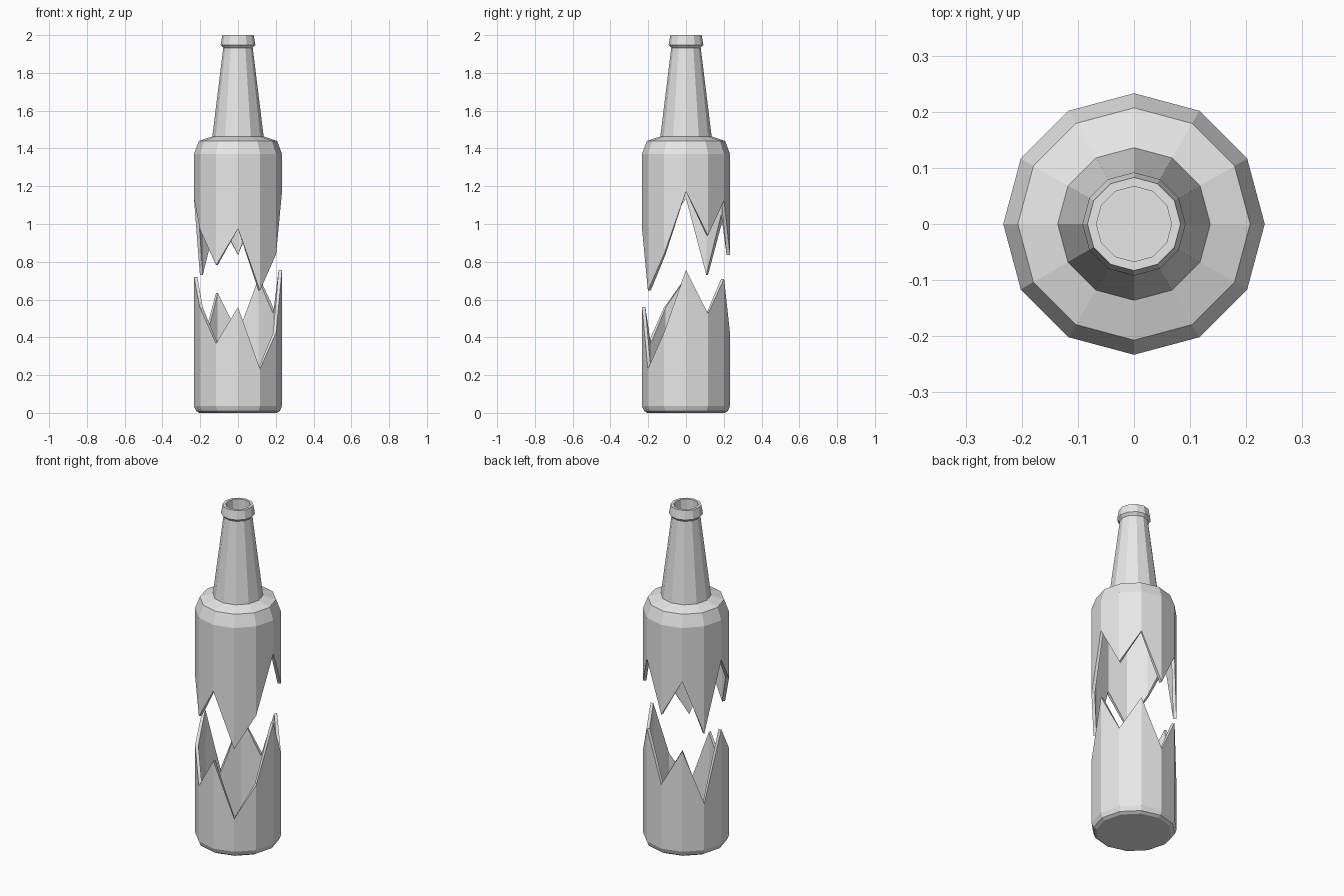
import bpy, bmesh
from math import cos, sin, radians

SIDES = 12
OUTER, INNER = 0.233, 0.215
GAP = 0.415  # vertical distance between the two halves

# Height of the jagged break on the lower half, one per corner, from +x round through +y
BREAK = [0.757, 0.525, 0.71, 0.42, 0.635, 0.315, 0.72, 0.557, 0.367, 0.56, 0.233, 0.425]

old = bpy.data.objects.get("Cube")
if old:
    bpy.data.objects.remove(old, do_unlink=True)

GREY = (0.8, 0.8, 0.8, 1.0)
glass = bpy.data.materials.new("grey_glass")
glass.diffuse_color = GREY
glass.use_nodes = True
glass.node_tree.nodes["Principled BSDF"].inputs["Base Color"].default_value = GREY


def ring(bm, radius, heights):
    """One twelve-sided loop; heights is a number or one value per corner."""
    if not isinstance(heights, list):
        heights = [heights] * SIDES
    step = 360 / SIDES
    return [bm.verts.new((radius * cos(radians(i * step)), radius * sin(radians(i * step)), z))
            for i, z in enumerate(heights)]


def build(name, profile, closed):
    """Join successive rings; either close into a tube or cap both ends."""
    bm = bmesh.new()
    rings = [ring(bm, r, z) for r, z in profile]
    pairs = list(zip(rings, rings[1:]))
    if closed:
        pairs.append((rings[-1], rings[0]))
    for a, b in pairs:
        for i in range(SIDES):
            j = (i + 1) % SIDES
            bm.faces.new((a[i], a[j], b[j], b[i]))
    if not closed:
        bm.faces.new(rings[0][::-1])
        bm.faces.new(rings[-1])
    bmesh.ops.recalc_face_normals(bm, faces=bm.faces)
    mesh = bpy.data.meshes.new(name)
    bm.to_mesh(mesh)
    bm.free()
    mesh.materials.append(glass)
    obj = bpy.data.objects.new(name, mesh)
    bpy.context.collection.objects.link(obj)
    return obj


# Lower half: rounded base, wall, broken edge, inner wall and floor
build("bottle_base", [
    (0.205, 0.0), (0.222, 0.01), (OUTER, 0.037),
    (OUTER, BREAK), (INNER, BREAK),
    (INNER, 0.045), (0.195, 0.025),
], closed=False)

# Upper half: broken edge, wall, shoulder, neck, lip, then back down the inside
upper_break = [z + GAP for z in BREAK]
build("bottle_top", [
    (OUTER, upper_break), (OUTER, 1.37), (0.207, 1.44), (0.136, 1.463),
    (0.078, 1.933), (0.092, 1.948), (0.083, 2.0),
    (0.067, 2.0), (0.067, 1.933), (0.118, 1.448), (0.192, 1.425),
    (INNER, 1.365), (INNER, upper_break),
], closed=True)
